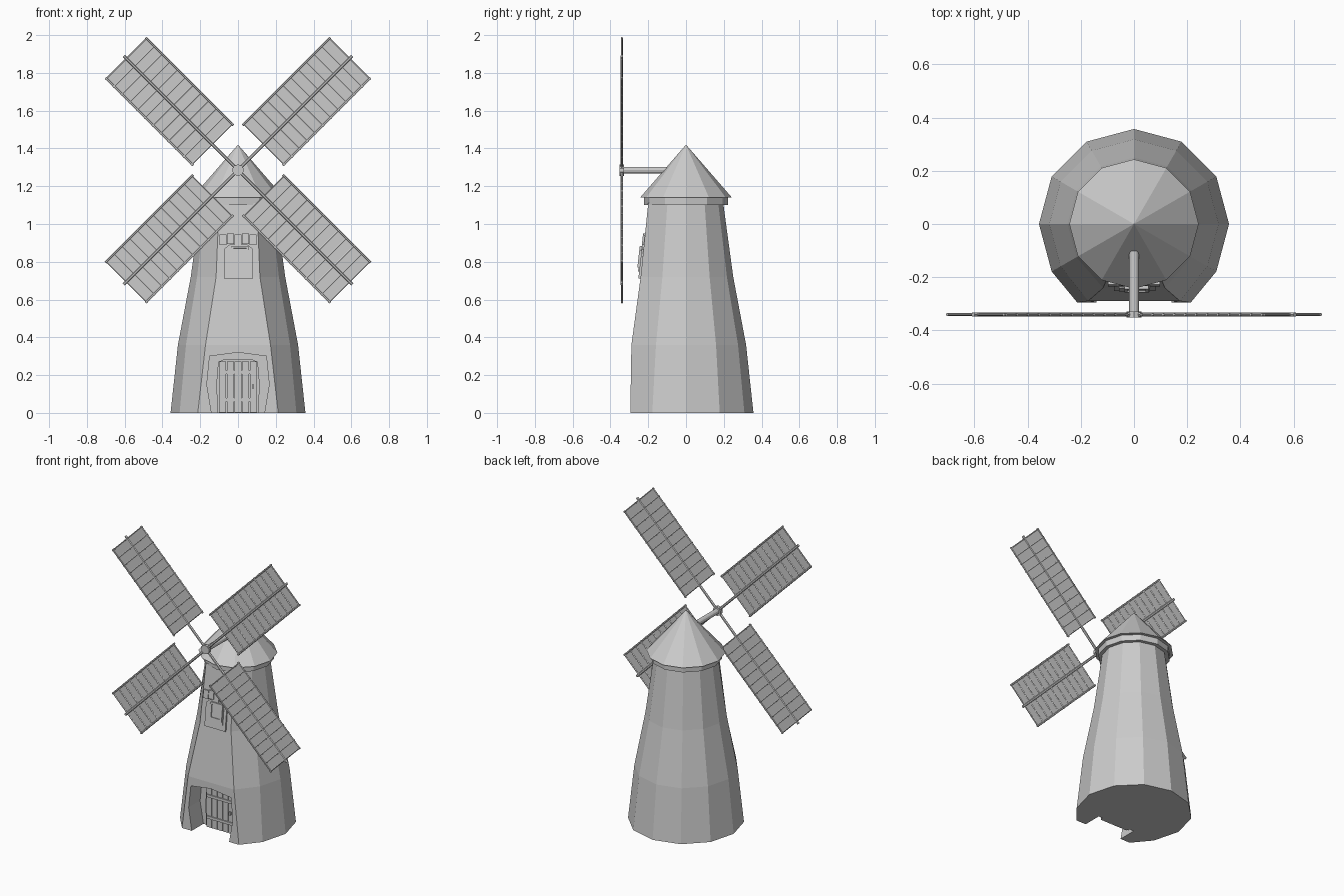
import bpy, bmesh, math
from mathutils import Matrix, Vector

cube = bpy.data.objects.get("Cube")
if cube:
    bpy.data.objects.remove(cube)

grey = bpy.data.materials.new("light grey")
grey.use_nodes = True
grey.diffuse_color = (0.6, 0.6, 0.6, 1)
grey.node_tree.nodes["Principled BSDF"].inputs["Base Color"].default_value = (0.6, 0.6, 0.6, 1)


def finish(name, bm):
    bmesh.ops.recalc_face_normals(bm, faces=bm.faces)
    mesh = bpy.data.meshes.new(name)
    bm.to_mesh(mesh)
    bm.free()
    mesh.materials.append(grey)
    ob = bpy.data.objects.new(name, mesh)
    bpy.context.scene.collection.objects.link(ob)
    return ob


def loft(name, rings):
    """Skin a stack of equal-length point rings and cap both ends."""
    bm = bmesh.new()
    rows = [[bm.verts.new(p) for p in ring] for ring in rings]
    n = len(rows[0])
    for a, b in zip(rows, rows[1:]):
        for i in range(n):
            j = (i + 1) % n
            bm.faces.new((a[i], a[j], b[j], b[i]))
    bm.faces.new(rows[0])
    bm.faces.new(rows[-1])
    return finish(name, bm)


def slab(name, outline, y0, y1):
    """Extrude an x-z outline between two depths."""
    return loft(name, [[(x, y, z) for x, z in outline] for y in (y0, y1)])


def add_box(bm, size, centre):
    m = Matrix.Translation(centre) @ Matrix.Diagonal((*size, 1))
    bmesh.ops.create_cube(bm, size=1, matrix=m)


def add_rod(bm, start, end, radius, sides=6):
    a, b = Vector(start), Vector(end)
    turn = (b - a).to_track_quat('Z', 'Y').to_matrix().to_4x4()
    bmesh.ops.create_cone(bm, cap_ends=True, segments=sides, radius1=radius, radius2=radius,
                          depth=(b - a).length, matrix=Matrix.Translation((a + b) / 2) @ turn)


def circle(r, z):
    return [(r * math.cos(k * math.pi / 6), r * math.sin(k * math.pi / 6), z) for k in range(12)]


# Tower: twelve-sided taper whose front is flattened into one panel
def tower_ring(z, r, half, front):
    ring = circle(r, z)
    ring[8], ring[10] = (-half, front, z), (half, front, z)
    del ring[9]
    return ring


tower = loft("tower", [tower_ring(0, 0.357, 0.213, -0.295), tower_ring(0.36, 0.318, 0.172, -0.289),
                       tower_ring(0.72, 0.25, 0.116, -0.24), tower_ring(1.11, 0.197, 0.1, -0.2)])

# Doorway cut into the panel
arch = [(-0.14, -0.05), (0.14, -0.05), (0.14, 0), (0.165, 0.15), (0.15, 0.3),
        (0, 0.32), (-0.15, 0.3), (-0.165, 0.15), (-0.14, 0)]
cutter = slab("doorway_cutter", arch, -0.5, -0.17)
cutter.hide_render = True
cut = tower.modifiers.new("doorway", 'BOOLEAN')
cut.operation, cut.solver, cut.object = 'DIFFERENCE', 'EXACT', cutter
bpy.context.view_layer.objects.active = tower
bpy.ops.object.modifier_apply(modifier=cut.name)
bpy.data.objects.remove(cutter)

# Door: arched backing, planks, straps and handle
slab("door_back", [(-0.108, 0), (0.108, 0), (0.115, 0.15), (0.105, 0.27), (0.07, 0.285),
                   (-0.07, 0.285), (-0.105, 0.27), (-0.115, 0.15)], -0.185, -0.165)
bm = bmesh.new()
for i in range(5):
    add_box(bm, (0.037, 0.012, 0.27), (-0.082 + i * 0.041, -0.188, 0.136))
finish("door_planks", bm)
bm = bmesh.new()
for z in (0.07, 0.215):
    add_box(bm, (0.19, 0.01, 0.018), (0, -0.196, z))
add_box(bm, (0.012, 0.02, 0.02), (0.08, -0.198, 0.14))
finish("door_straps", bm)

# Window: frame, pane, sill and lintel, leaning with the wall
lean = Matrix.Translation((0, -0.226, 0.8)) @ Matrix.Rotation(math.radians(-6.5), 4, 'X')
outer = [(-0.075, -0.09), (0.08, -0.09), (0.08, 0.065), (0.05, 0.09), (-0.045, 0.09), (-0.075, 0.065)]
window = [slab("window_frame", outer, -0.016, 0.02),
          slab("window_pane", [(x * 0.75, z * 0.72 + 0.01) for x, z in outer], -0.022, 0)]
bm = bmesh.new()
for x, z, w, h in ((-0.03, 0.02, 0.012, 0.1), (0.05, 0.02, 0.012, 0.1),
                   (0.01, 0.075, 0.09, 0.012), (0.01, -0.025, 0.09, 0.016)):
    add_box(bm, (w, 0.028, h), (x, -0.014, z))
window.append(finish("window_bars", bm))
bm = bmesh.new()
for i in range(5):
    add_box(bm, (0.037, 0.03, 0.055), (-0.08 + i * 0.04, -0.003, 0.115 + 0.006 * (i % 2)))
window.append(finish("window_lintel", bm))
for part in window:
    part.data.transform(lean)

# Cornice and cone roof
loft("cornice", [circle(0.222, 1.10), circle(0.222, 1.142)])
bm = bmesh.new()
base = [bm.verts.new(p) for p in circle(0.243, 1.14)]
tip = bm.verts.new((0, 0, 1.42))
bm.faces.new(base)
for i in range(12):
    bm.faces.new((base[i], base[(i + 1) % 12], tip))
finish("roof", bm)

# Shaft and hub
HUB_Z, SAIL_Y = 1.285, -0.34
bm = bmesh.new()
add_rod(bm, (0, -0.05, HUB_Z), (0, -0.34, HUB_Z), 0.018, 12)
finish("shaft", bm)
bm = bmesh.new()
add_rod(bm, (0, -0.328, HUB_Z), (0, -0.352, HUB_Z), 0.03, 10)
finish("hub", bm)


# Four sails: cloth, long spars and cross battens, built along +x then turned
def place(ob, turn):
    ob.data.transform(Matrix.Translation((0, SAIL_Y, HUB_Z)) @ Matrix.Rotation(turn, 4, 'Y'))


for k, side in enumerate(("upper_right", "lower_right", "lower_left", "upper_left")):
    turn = math.radians(-45 + 90 * k)
    bm = bmesh.new()
    add_box(bm, (0.64, 0.003, 0.3), (0.515, 0, 0))
    place(finish(side + "_sail_cloth", bm), turn)
    bm = bmesh.new()
    add_rod(bm, (0, 0, 0), (0.855, 0, 0), 0.0085)
    for v in (-0.15, 0.15):
        add_rod(bm, (0.185, 0, v), (0.842, 0, v), 0.006)
    place(finish(side + "_sail_spars", bm), turn)
    bm = bmesh.new()
    for i in range(12):
        u = 0.195 + i * 0.64 / 11
        add_rod(bm, (u, 0, -0.157), (u, 0, 0.157), 0.005)
    place(finish(side + "_sail_battens", bm), turn)
